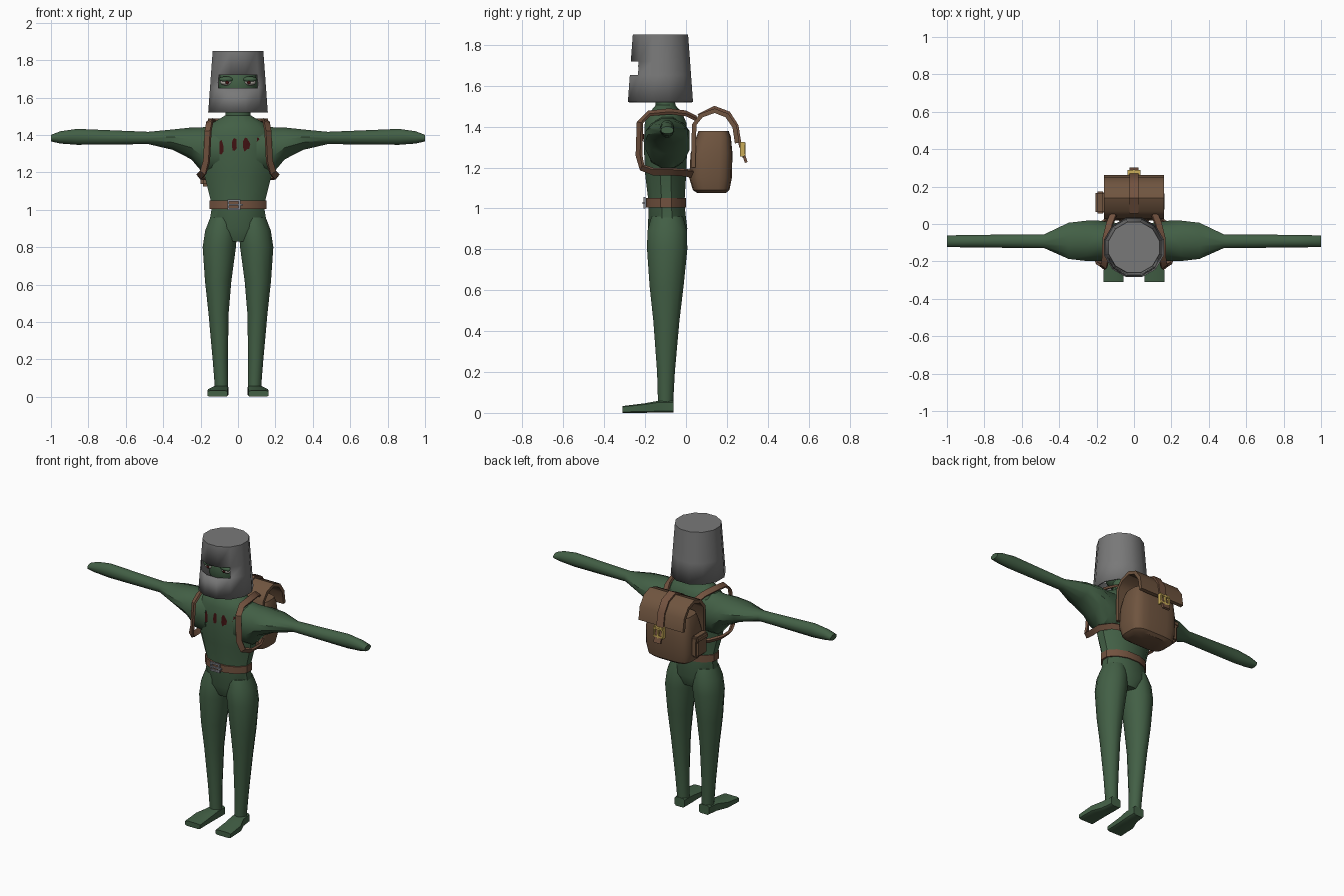
import bpy, bmesh, math, random
from mathutils import Vector, Matrix

if "Cube" in bpy.data.objects:
    bpy.data.objects.remove(bpy.data.objects["Cube"])


def material(name, r, g, b):
    m = bpy.data.materials.new(name)
    m.use_nodes = True
    m.diffuse_color = (r, g, b, 1)
    m.node_tree.nodes["Principled BSDF"].inputs["Base Color"].default_value = (r, g, b, 1)
    return m


green = material("green cloth", 0.055, 0.115, 0.06)
grey = material("bucket grey", 0.19, 0.19, 0.19)
brown = material("pack brown", 0.16, 0.09, 0.05)
tan = material("strap brown", 0.17, 0.085, 0.05)
gold = material("gold", 0.6, 0.42, 0.1)
red = material("dark red", 0.05, 0.006, 0.006)
white = material("eye white", 0.5, 0.47, 0.42)
steel = material("buckle steel", 0.25, 0.26, 0.29)


def finish(name, bm, mat, side=1, smooth=True):
    """Turn a bmesh into an object, mirrored in x when side is -1."""
    bmesh.ops.scale(bm, vec=(side, 1, 1), verts=bm.verts)
    bmesh.ops.recalc_face_normals(bm, faces=bm.faces)
    me = bpy.data.meshes.new(name)
    bm.to_mesh(me)
    bm.free()
    me.materials.append(mat)
    ob = bpy.data.objects.new(name, me)
    bpy.context.collection.objects.link(ob)
    if smooth:
        bpy.ops.object.select_all(action="DESELECT")
        ob.select_set(True)
        bpy.context.view_layer.objects.active = ob
        bpy.ops.object.shade_smooth_by_angle(angle=math.radians(38))
    return ob


def skin(bm, rows, closed=False, caps=True):
    n = len(rows[0])
    pairs = list(zip(rows, rows[1:])) + ([(rows[-1], rows[0])] if closed else [])
    for a, b in pairs:
        for i in range(n):
            bm.faces.new((a[i], a[(i + 1) % n], b[(i + 1) % n], b[i]))
    if caps and not closed:
        bm.faces.new(rows[0])
        bm.faces.new(rows[-1])


def loft(name, rings, mat, axis="z", n=12, power=1.0, side=1, caps=True):
    """Rings are (position, u centre, v centre, u radius, v radius)."""
    bm = bmesh.new()
    rows = []
    for t, cu, cv, ru, rv in rings:
        row = []
        for i in range(n):
            a = 2 * math.pi * (i + 0.5) / n
            c, s = math.cos(a), math.sin(a)
            u = cu + ru * math.copysign(abs(c) ** power, c)
            v = cv + rv * math.copysign(abs(s) ** power, s)
            row.append(bm.verts.new({"x": (t, u, v), "y": (u, t, v), "z": (u, v, t)}[axis]))
        rows.append(row)
    skin(bm, rows, caps=caps)
    return finish(name, bm, mat, side)


def ribbon(name, path, width, thick, centre, mat, side=1):
    """A flat band along a path, its flat side facing away from centre."""
    bm = bmesh.new()
    pts = [Vector(p) for p in path]
    rows = []
    for i, p in enumerate(pts):
        t = (pts[min(i + 1, len(pts) - 1)] - pts[max(i - 1, 0)]).normalized()
        out = p - Vector(centre)
        out = (out - t * out.dot(t)).normalized()
        w = t.cross(out) * width / 2
        o = out * thick / 2
        rows.append([bm.verts.new(p + d) for d in (w + o, w - o, -w - o, -w + o)])
    skin(bm, rows)
    return finish(name, bm, mat, side)


def box(name, centre, size, mat, bevel=0.0):
    bm = bmesh.new()
    bmesh.ops.create_cube(bm, size=1, matrix=Matrix.Translation(centre) @ Matrix.Diagonal((*size, 1)))
    if bevel:
        bmesh.ops.bevel(bm, geom=bm.edges[:], offset=bevel, segments=2, affect="EDGES")
    return finish(name, bm, mat)


def ball(name, centre, radii, mat):
    bm = bmesh.new()
    bmesh.ops.create_uvsphere(bm, u_segments=16, v_segments=10, radius=1,
                              matrix=Matrix.Translation(centre) @ Matrix.Diagonal((*radii, 1)))
    return finish(name, bm, mat)


# Body
torso = loft("torso", [(0.83, 0, -0.09, 0.08, 0.075), (0.9, 0, -0.09, 0.165, 0.1),
                       (1.02, 0, -0.095, 0.143, 0.09), (1.18, 0, -0.1, 0.185, 0.105),
                       (1.32, 0, -0.1, 0.2, 0.11), (1.42, 0, -0.1, 0.19, 0.105),
                       (1.465, 0, -0.1, 0.14, 0.085), (1.505, 0, -0.1, 0.07, 0.05),
                       (1.6, 0, -0.11, 0.06, 0.05)], green)
ball("head", (0, -0.125, 1.67), (0.105, 0.105, 0.135), green)

for s, label in ((1, "left"), (-1, "right")):
    loft(label + "_arm", [(0.1, -0.095, 1.32, 0.105, 0.14), (0.19, -0.09, 1.32, 0.112, 0.125),
                          (0.25, -0.09, 1.355, 0.112, 0.088), (0.35, -0.09, 1.375, 0.1, 0.056),
                          (0.48, -0.092, 1.384, 0.038, 0.034), (0.86, -0.092, 1.39, 0.035, 0.044),
                          (0.95, -0.092, 1.387, 0.033, 0.034), (1.0, -0.092, 1.383, 0.032, 0.018)],
         green, axis="x", side=s)
    loft(label + "_leg", [(0.96, 0.08, -0.092, 0.07, 0.08), (0.89, 0.09, -0.092, 0.088, 0.1),
                          (0.8, 0.1, -0.092, 0.092, 0.102), (0.62, 0.106, -0.095, 0.073, 0.086),
                          (0.45, 0.104, -0.096, 0.056, 0.066), (0.2, 0.095, -0.098, 0.042, 0.045),
                          (0.04, 0.088, -0.1, 0.036, 0.038)], green, side=s)
    loft(label + "_foot", [(-0.06, 0.088, 0.03, 0.037, 0.03), (-0.135, 0.093, 0.03, 0.042, 0.03),
                           (-0.2, 0.108, 0.024, 0.054, 0.024), (-0.31, 0.11, 0.017, 0.055, 0.017)],
         green, axis="y", n=8, power=0.35, side=s)
    # Sleepy eyes
    ball(label + "_eye", (s * 0.062, -0.207, 1.683), (0.034, 0.022, 0.018), white)
    ball(label + "_eyelid", (s * 0.062, -0.208, 1.697), (0.04, 0.026, 0.016), green)
    ball(label + "_pupil", (s * 0.058, -0.228, 1.68), (0.009, 0.004, 0.009), red)
    # Shoulder straps
    ribbon(label + "_shoulder_strap",
           [(0.11, 0.05, 1.44), (0.13, 0, 1.465), (0.15, -0.08, 1.475), (0.152, -0.18, 1.465),
            (0.16, -0.225, 1.42), (0.168, -0.23, 1.26), (0.186, -0.215, 1.2), (0.205, -0.16, 1.18),
            (0.207, -0.07, 1.18), (0.17, 0, 1.175), (0.1, 0.045, 1.165)],
           0.036, 0.014, (0.06, -0.1, 1.3), tan, side=s)

# Bucket helmet with an eye slot
bm = bmesh.new()
rows = []
for z, r in ((1.52, 0.165), (1.652, 0.155), (1.72, 0.15), (1.85, 0.14)):
    rows.append([bm.verts.new((r * math.cos(a), -0.125 + r * math.sin(a), z))
                 for a in (math.radians(15 + 30 * i) for i in range(12))])
skin(bm, rows, caps=False)
bm.faces.new(rows[-1])
slot = [f for f in bm.faces if 1.66 < f.calc_center_median().z < 1.71 and f.calc_center_median().y < -0.22]
bmesh.ops.delete(bm, geom=slot, context="FACES_ONLY")
bucket = finish("bucket_helmet", bm, grey)
shell = bucket.modifiers.new("wall", "SOLIDIFY")
shell.thickness = 0.008

# Belt and buckle
loft("belt", [(1.005, 0, -0.098, 0.157, 0.102), (1.05, 0, -0.098, 0.157, 0.102)], tan)
for z in (1.004, 1.05):
    box("buckle_bar", (-0.022, -0.203, z), (0.07, 0.012, 0.01), steel)
for x in (-0.052, 0.008):
    box("buckle_side", (x, -0.203, 1.027), (0.01, 0.012, 0.05), steel)
box("buckle_prong", (-0.01, -0.207, 1.027), (0.075, 0.01, 0.009), steel)

# Dark red drips on the chest
random.seed(4)
for x, z, w, h in ((-0.09, 1.34, 0.02, 0.045), (-0.02, 1.355, 0.018, 0.04),
                   (0.045, 1.35, 0.02, 0.045), (0.105, 1.365, 0.009, 0.03)):
    bm = bmesh.new()
    ring = []
    for i in range(9):
        a, k = 2 * math.pi * i / 9, random.uniform(0.55, 1.1)
        ring.append(bm.verts.new((x + w * k * math.cos(a), -0.4, z + h * k * math.sin(a))))
    bmesh.ops.poke(bm, faces=[bm.faces.new(ring)])
    drip = finish("chest_drip", bm, red, smooth=False)
    wrap = drip.modifiers.new("wrap", "SHRINKWRAP")
    wrap.target = torso
    wrap.wrap_method = "PROJECT"
    wrap.use_project_y = True
    wrap.use_negative_direction = wrap.use_positive_direction = True
    wrap.wrap_mode = "ABOVE_SURFACE"
    wrap.offset = 0.005

# Backpack
loft("pack_body", [(1.075, 0, 0.125, 0.125, 0.07), (1.09, 0, 0.123, 0.15, 0.09),
                   (1.15, 0, 0.12, 0.163, 0.105), (1.27, 0, 0.125, 0.16, 0.103),
                   (1.35, 0, 0.135, 0.15, 0.085), (1.378, 0, 0.135, 0.14, 0.075)],
     brown, n=20, power=0.5)
ribbon("pack_flap", [(0, 0.035, 1.2), (0, 0.04, 1.41), (0, 0.075, 1.455), (0, 0.14, 1.478),
                     (0, 0.2, 1.455), (0, 0.238, 1.4), (0, 0.25, 1.32)],
       0.32, 0.022, (0, 0.13, 1.3), brown)
ribbon("flap_strap", [(0, 0.06, 1.455), (0, 0.14, 1.495), (0, 0.21, 1.468), (0, 0.25, 1.405),
                      (0, 0.265, 1.31), (0, 0.295, 1.225)],
       0.05, 0.014, (0, 0.13, 1.3), tan)
box("side_pocket", (-0.175, 0.115, 1.19), (0.05, 0.11, 0.13), brown, bevel=0.014)
box("side_pocket_flap", (-0.18, 0.115, 1.245), (0.05, 0.12, 0.04), brown, bevel=0.01)

# Gold pack buckle
for z in (1.265, 1.315):
    box("pack_buckle_bar", (0, 0.278, z), (0.07, 0.024, 0.01), gold)
for x in (-0.03, 0.03):
    box("pack_buckle_side", (x, 0.275, 1.29), (0.01, 0.024, 0.07), gold)
box("pack_buckle_prong", (0, 0.284, 1.285), (0.01, 0.016, 0.075), gold)
